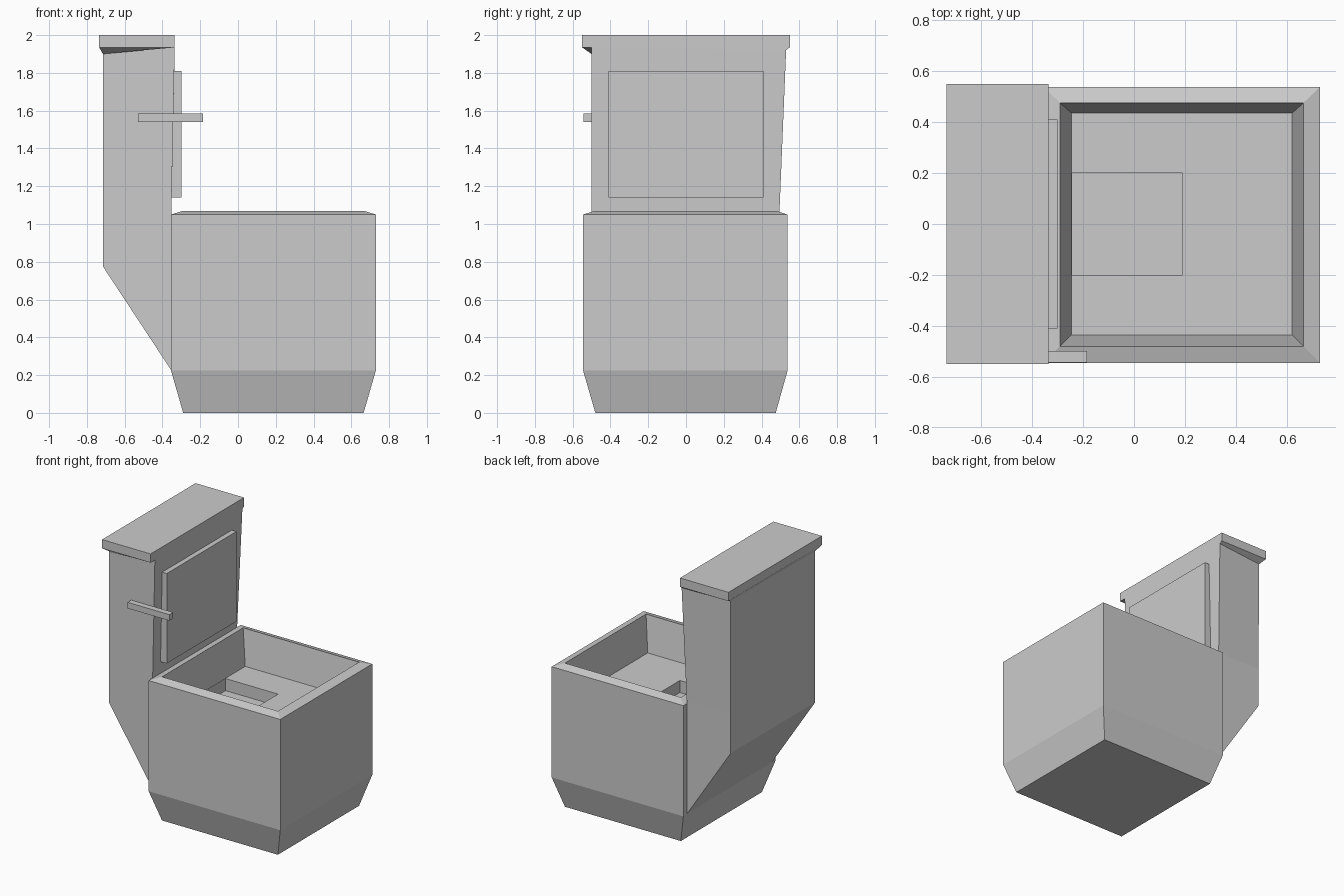
import bpy, bmesh

if "Cube" in bpy.data.objects:
    bpy.data.objects.remove(bpy.data.objects["Cube"])


def loft(name, rings):
    """Closed flat-shaded solid through rings of four points."""
    bm = bmesh.new()
    loops = [[bm.verts.new(p) for p in ring] for ring in rings]
    for a, b in zip(loops, loops[1:]):
        for i in range(4):
            j = (i + 1) % 4
            bm.faces.new((a[i], a[j], b[j], b[i]))
    bm.faces.new(loops[0][::-1])
    bm.faces.new(loops[-1])
    bmesh.ops.recalc_face_normals(bm, faces=bm.faces)
    mesh = bpy.data.meshes.new(name)
    bm.to_mesh(mesh)
    bm.free()
    ob = bpy.data.objects.new(name, mesh)
    bpy.context.collection.objects.link(ob)
    return ob


def rect(x0, x1, y0, y1, z):
    return [(x1, y0, z), (x1, y1, z), (x0, y1, z), (x0, y0, z)]


def box(name, x0, x1, y0, y1, z0, z1):
    return loft(name, [rect(x0, x1, y0, y1, z0), rect(x0, x1, y0, y1, z1)])


# Square bowl: tapered foot, straight wall, bevelled rim, inner basin
outer = (-0.355, 0.73, -0.545, 0.538)
inset = (-0.29, 0.665, -0.48, 0.475)
floor = (-0.245, 0.62, -0.435, 0.435)
bowl = loft("bowl", [rect(*inset, 0), rect(*outer, 0.225), rect(*outer, 1.05),
                     rect(*inset, 1.07), rect(*floor, 0.81)])

# Recess in the basin floor
cutter = box("recess_cutter", -0.243, 0.19, -0.2, 0.2, 0.72, 0.85)
cutter.hide_render = True
cutter.hide_viewport = True
cut = bowl.modifiers.new("recess", 'BOOLEAN')
cut.operation = 'DIFFERENCE'
cut.solver = 'EXACT'
cut.object = cutter

# Tank with sloped underside and slightly skewed top
tank_top = [(-0.335, -0.5, 1.94), (-0.335, 0.53, 1.92),
            (-0.715, 0.5, 1.91), (-0.715, -0.5, 1.90)]
loft("tank", [
    [(-0.353, -0.5, 0.225), (-0.353, 0.495, 0.225),
     (-0.715, 0.495, 0.775), (-0.715, -0.5, 0.775)],
    rect(-0.715, -0.353, -0.5, 0.495, 1.07),
    tank_top])

# Lid flaring out from the tank top
lid = (-0.735, -0.335, -0.55, 0.55)
loft("tank_lid", [tank_top, rect(*lid, 1.935), rect(*lid, 2.0)])

# Raised front panel and flush handle
box("front_panel", -0.36, -0.30, -0.41, 0.41, 1.14, 1.81)
box("flush_handle", -0.53, -0.185, -0.543, -0.498, 1.54, 1.585)
